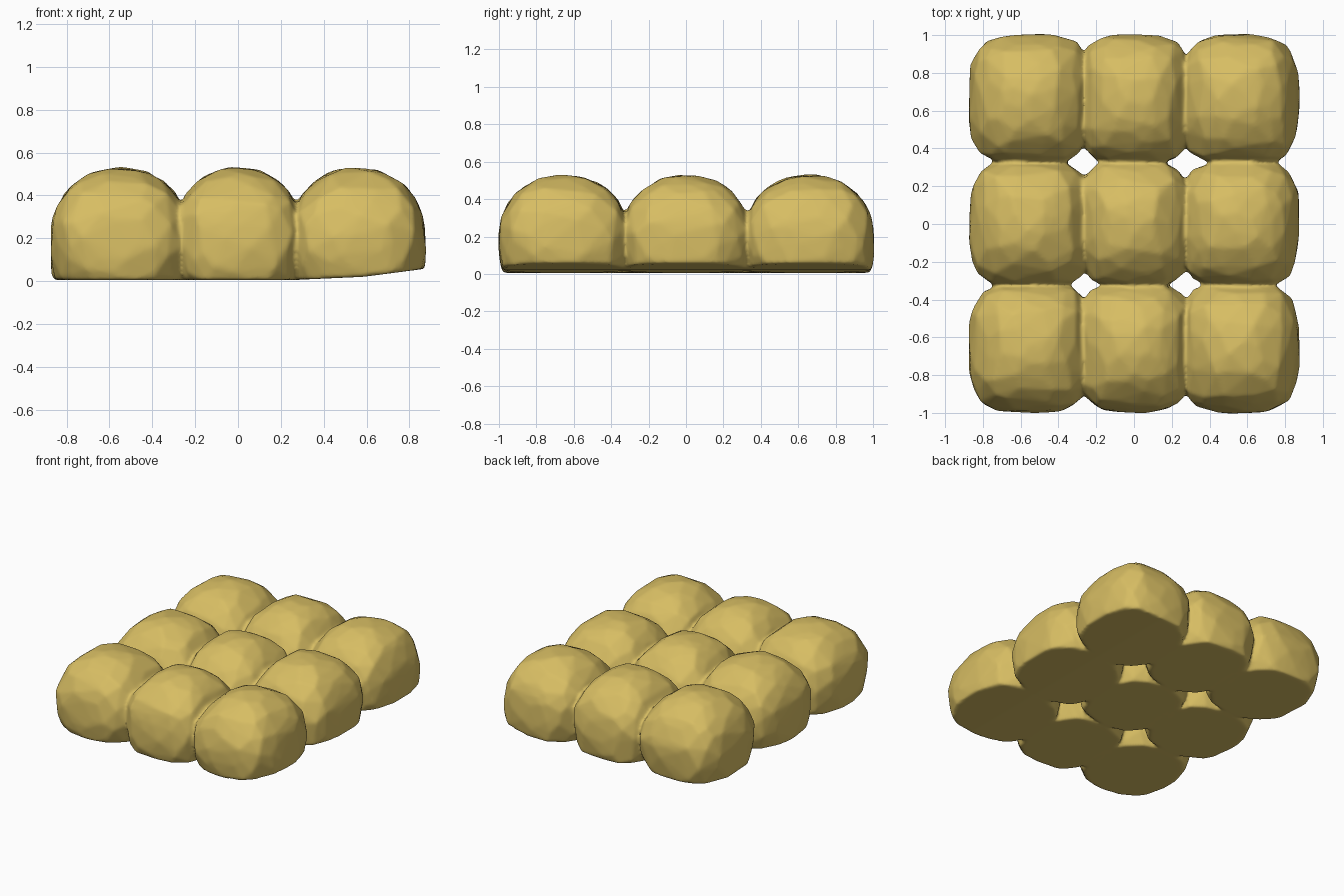
import bpy, bmesh, math, random
from mathutils import Vector

if "Cube" in bpy.data.objects:
    bpy.data.objects.remove(bpy.data.objects["Cube"])

random.seed(7)
gold = bpy.data.materials.new("golden crust")
gold.diffuse_color = (0.68, 0.51, 0.125, 1)
gold.use_nodes = True
gold.node_tree.nodes["Principled BSDF"].inputs["Base Color"].default_value = gold.diffuse_color

FLOOR = 0.006


def bun_point(d, hx, hy):
    """Boxy dome: round on top, upright sides and rounder corners near the floor."""
    if d.z > 0:
        hz, q, p = 0.325, 2.08, 3.7
    else:
        hz, q, p = 0.30, 4.5, 3.7 - 1.5 * min(1, -d.z * 1.4)
    f = (abs(d.x) ** p + abs(d.y) ** p) ** (q / p) + abs(d.z) ** q
    r = f ** (-1 / q) * random.uniform(0.98, 1.02)
    return Vector((d.x * hx * r, d.y * hy * r, d.z * hz * r))


def cut(bm, co, no):
    """Slice off the side the normal points to and cap it."""
    res = bmesh.ops.bisect_plane(bm, geom=bm.verts[:] + bm.edges[:] + bm.faces[:],
                                 plane_co=co, plane_no=no, clear_outer=True)
    edges = [e for e in res["geom_cut"] if isinstance(e, bmesh.types.BMEdge)]
    if edges:
        bmesh.ops.holes_fill(bm, edges=edges, sides=0)


def make_bun(name, cx, cy, hx, hy, col):
    bm = bmesh.new()
    n = 170
    for i in range(n):
        # evenly spread directions with a little jitter give hewn facets
        z = 1 - 2 * (i + 0.5) / n
        a = i * 2.399963 + cx * 3 + cy * 5
        s = math.sqrt(1 - z * z)
        d = Vector((s * math.cos(a), s * math.sin(a), z))
        d += Vector([random.uniform(-0.09, 0.09) for _ in range(3)])
        bm.verts.new(bun_point(d.normalized(), hx, hy) + Vector((cx, cy, 0.205)))
    bmesh.ops.convex_hull(bm, input=bm.verts[:])
    bmesh.ops.delete(bm, geom=[v for v in bm.verts if not v.link_faces], context='VERTS')
    # flat underside, curling up on the right column
    cut(bm, (0, 0, FLOOR), (0, 0, -1))
    if col == 1:
        cut(bm, (0.26, 0, FLOOR), (0.045, 0, -1))
        cut(bm, (0.58, 0, 0.02), (0.13, 0, -1))
    bmesh.ops.recalc_face_normals(bm, faces=bm.faces[:])
    me = bpy.data.meshes.new(name)
    bm.to_mesh(me)
    bm.free()
    me.materials.append(gold)
    ob = bpy.data.objects.new(name, me)
    bpy.context.collection.objects.link(ob)
    return ob


# three by three tray of pull-apart buns
columns = [(-1, -0.55, 0.322), (0, 0.0, 0.302), (1, 0.557, 0.316)]
rows = [(-0.653, 0.344), (0.0, 0.34), (0.656, 0.344)]
buns = [make_bun("bun", cx, cy, hx, hy, col)
        for col, cx, hx in columns for cy, hy in rows]

# bake them together into one skin with softened facets
bpy.ops.object.select_all(action='DESELECT')
for b in buns:
    b.select_set(True)
bpy.context.view_layer.objects.active = buns[0]
bpy.ops.object.join()
loaf = bpy.context.object
loaf.name = "pull_apart_buns"
skin = loaf.modifiers.new("skin", 'REMESH')
skin.mode = 'VOXEL'
skin.voxel_size = 0.012
skin.use_smooth_shade = True
soft = loaf.modifiers.new("soften", 'SMOOTH')
soft.factor = 0.5
soft.iterations = 4
